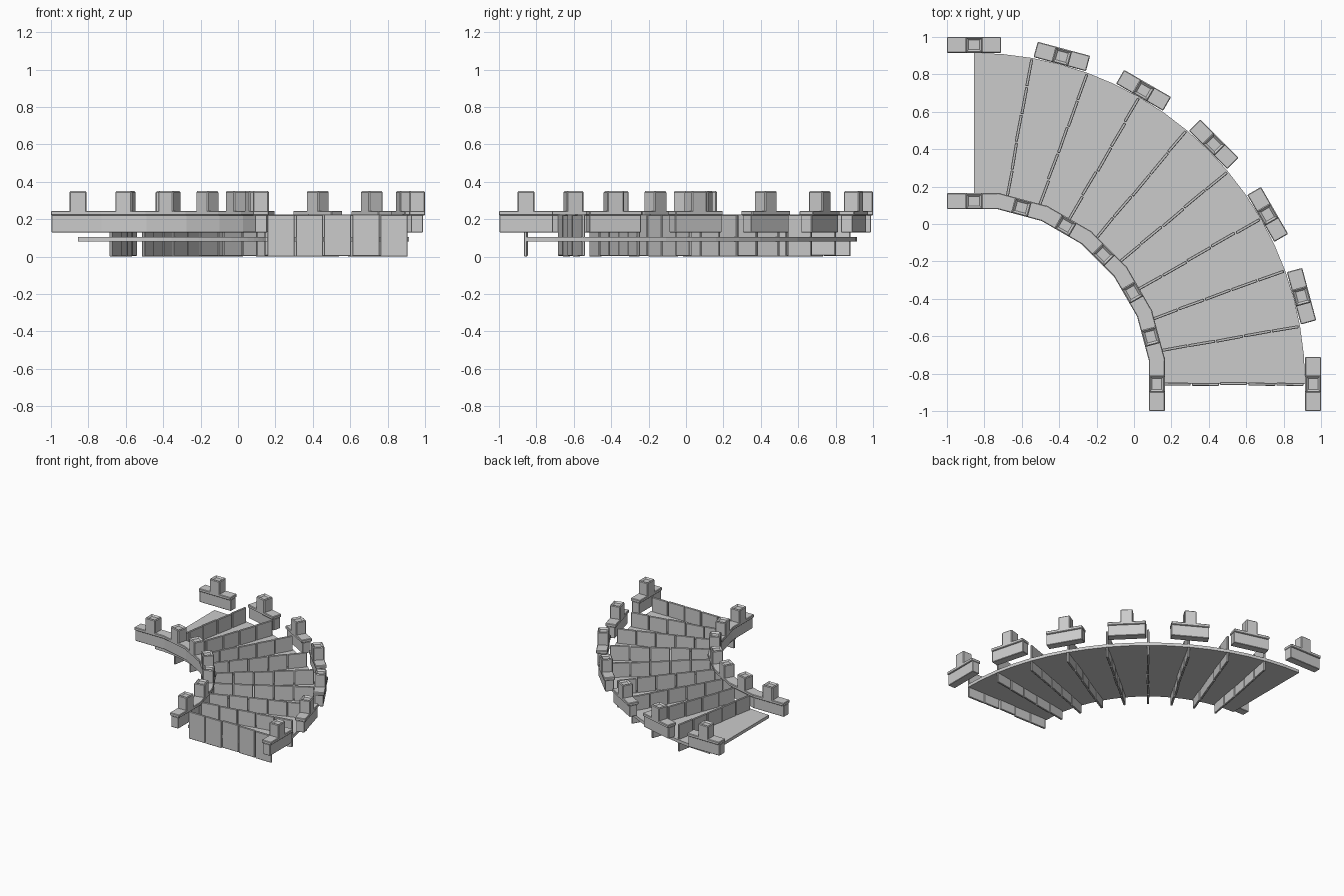
import bpy, bmesh, math, random
from mathutils import Matrix, Vector

if "Cube" in bpy.data.objects:
    bpy.data.objects.remove(bpy.data.objects["Cube"])

random.seed(4)
C = Vector((-0.855, -0.855, 0))      # centre of the quarter turn

mat = bpy.data.materials.new("light grey")
mat.diffuse_color = (0.6, 0.6, 0.6, 1)
mat.use_nodes = True
mat.node_tree.nodes["Principled BSDF"].inputs["Base Color"].default_value = mat.diffuse_color


def finish(name, bm):
    bmesh.ops.recalc_face_normals(bm, faces=bm.faces)
    me = bpy.data.meshes.new(name)
    bm.to_mesh(me)
    bm.free()
    ob = bpy.data.objects.new(name, me)
    bpy.context.collection.objects.link(ob)
    me.materials.append(mat)
    return ob


def polar(deg):
    # local x = outward radius, local y = along the curve
    return Matrix.Translation(C) @ Matrix.Rotation(math.radians(deg), 4, 'Z')


def box(bm, x0, x1, y0, y1, z0, z1, m, bevel=0.0, tilt=0.0):
    c = Vector(((x0 + x1) / 2, (y0 + y1) / 2, (z0 + z1) / 2))
    loc = Matrix.Translation(c) @ Matrix.Rotation(tilt, 4, 'Z')
    size = Matrix.Diagonal((x1 - x0, y1 - y0, z1 - z0, 1))
    vs = bmesh.ops.create_cube(bm, size=1, matrix=m @ loc @ size)['verts']
    faces = list({f for v in vs for f in v.link_faces})
    top = max(faces, key=lambda f: f.calc_center_median().z)
    if bevel:
        edges = list({e for v in vs for e in v.link_edges})
        bmesh.ops.bevel(bm, geom=edges, offset=bevel, segments=1,
                        affect='EDGES', profile=0.5)
    return top


# curved belt plate
bm = bmesh.new()
N = 18
rings = []
for i in range(N + 1):
    m = polar(90 * i / N)
    rings.append([bm.verts.new(m @ Vector(p)) for p in
                  ((1.0, 0, 0.08), (1.77, 0, 0.08), (1.77, 0, 0.105), (1.0, 0, 0.105))])
for a, b in zip(rings, rings[1:]):
    for k in range(4):
        bm.faces.new((a[k], a[(k + 1) % 4], b[(k + 1) % 4], b[k]))
bm.faces.new(rings[0])
bm.faces.new(rings[-1])
finish("belt_plate", bm)

# upright slats, five across in every row
for row in range(9):
    bm = bmesh.new()
    m = polar(row * 10)
    w = 0.151
    for k in range(5):
        r = 1.01 + k * w
        off = random.uniform(-0.003, 0.003)
        dz = random.uniform(0, 0.006)
        box(bm, r + 0.003, r + w - 0.003, off - 0.008, off + 0.008,
            0.004 + dz, 0.226 + dz, m, 0.003, random.uniform(-0.015, 0.015))
    bm.verts.ensure_lookup_table()
    low = min(v.co.z for v in bm.verts)
    for v in bm.verts:               # every row touches the ground
        v.co.z -= low
    finish("slat_row_%d" % row, bm)

# rail blocks with cap and post, on the inner and outer side
for side, r0 in (("inner", 0.935), ("outer", 1.77)):
    r1 = r0 + 0.085
    for i in range(7):
        m = polar(i * 15)
        bm = bmesh.new()
        box(bm, r0 + 0.01, r1 - 0.01, -0.143, 0.143, 0.13, 0.222, m, 0.003)
        box(bm, r0, r1, -0.145, 0.145, 0.22, 0.245, m, 0.004)
        finish("%s_rail_block_%d" % (side, i), bm)
        bm = bmesh.new()
        box(bm, r0, r1, -0.046, 0.046, 0.235, 0.35, m, 0.006)
        # shallow socket in the post top
        bm.normal_update()
        top = max(bm.faces, key=lambda f: f.calc_center_median().z)
        bmesh.ops.inset_region(bm, faces=[top], thickness=0.016)
        bmesh.ops.translate(bm, verts=top.verts, vec=(0, 0, -0.012))
        finish("%s_post_%d" % (side, i), bm)
